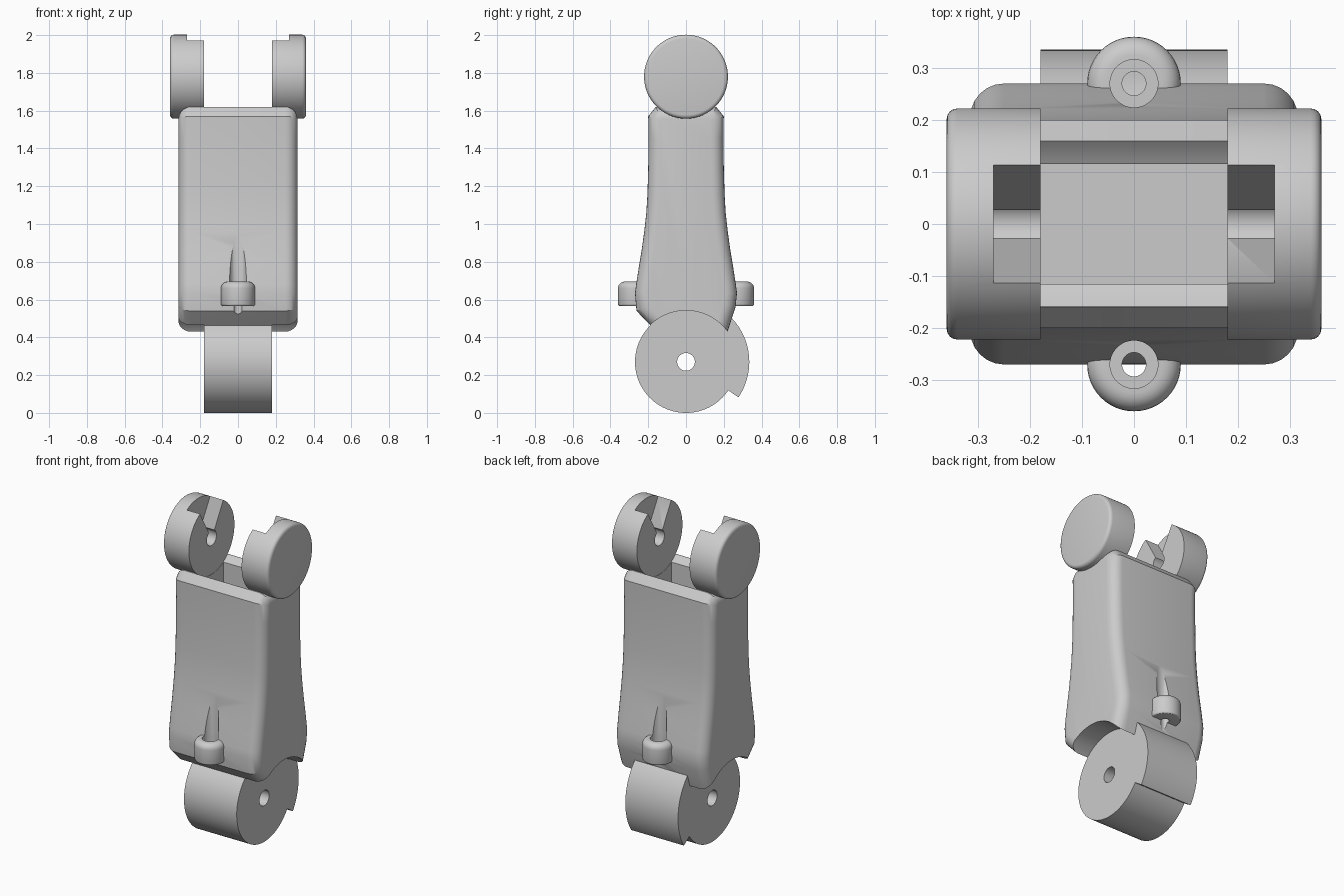
import bpy, bmesh
from math import cos, sin, radians, pi

cube = bpy.data.objects.get("Cube")
if cube:
    bpy.data.objects.remove(cube)

grey = bpy.data.materials.new("plain_grey")
grey.use_nodes = True
COLOUR = (0.6, 0.6, 0.6, 1)
grey.diffuse_color = COLOUR
grey.node_tree.nodes["Principled BSDF"].inputs["Base Color"].default_value = COLOUR


def prism(name, outline, x0, x1):
    """Extrude a (y, z) outline along x."""
    bm = bmesh.new()
    face = bm.faces.new([bm.verts.new((x0, y, z)) for y, z in outline])
    out = bmesh.ops.extrude_face_region(bm, geom=[face])
    verts = [g for g in out["geom"] if isinstance(g, bmesh.types.BMVert)]
    bmesh.ops.translate(bm, verts=verts, vec=(x1 - x0, 0, 0))
    bmesh.ops.recalc_face_normals(bm, faces=bm.faces)
    return make(name, bm)


def post(name, y, z0, z1, r):
    """Upright cylinder on the centre line."""
    bm = bmesh.new()
    bmesh.ops.create_cone(bm, cap_ends=True, segments=48, radius1=r, radius2=r, depth=z1 - z0)
    bmesh.ops.translate(bm, verts=bm.verts, vec=(0, y, (z0 + z1) / 2))
    return make(name, bm)


def make(name, bm):
    mesh = bpy.data.meshes.new(name)
    bm.to_mesh(mesh)
    bm.free()
    mesh.materials.append(grey)
    ob = bpy.data.objects.new(name, mesh)
    bpy.context.collection.objects.link(ob)
    return ob


def arc(r, z, a0=0, a1=360, steps=96):
    n = steps if a1 - a0 == 360 else steps + 1
    angles = [radians(a0 + (a1 - a0) * i / steps) for i in range(n)]
    return [(r * cos(a), z + r * sin(a)) for a in angles]


def bake(ob):
    deps = bpy.context.evaluated_depsgraph_get()
    mesh = bpy.data.meshes.new_from_object(ob.evaluated_get(deps))
    ob.modifiers.clear()
    ob.data = mesh


def cut(ob, *cutters):
    for c in cutters:
        mod = ob.modifiers.new("cut", "BOOLEAN")
        mod.operation = "DIFFERENCE"
        mod.solver = "EXACT"
        mod.object = c
        bake(ob)
        bpy.data.objects.remove(c)


def bevel_edges(ob, width, segments, test):
    bm = bmesh.new()
    bm.from_mesh(ob.data)
    edges = [e for e in bm.edges if test(e)]
    bmesh.ops.bevel(bm, geom=edges, offset=width, segments=segments, profile=0.5,
                    affect="EDGES", clamp_overlap=False)
    bm.to_mesh(ob.data)
    bm.free()


def smooth(ob):
    bpy.ops.object.select_all(action="DESELECT")
    ob.select_set(True)
    bpy.context.view_layer.objects.active = ob
    bpy.ops.object.shade_smooth_by_angle(angle=radians(30))


LOW, HIGH = 0.27, 1.78      # heights of the two hinge axes
GAP, HALF = 0.18, 0.315     # half widths of hinge gap and body

# Body: waisted side profile with rounded upright corners
flank = [(0.27, 0.635), (0.264, 0.68), (0.25, 0.77), (0.235, 0.86), (0.221, 0.96),
         (0.21, 1.06), (0.204, 1.16), (0.2, 1.3), (0.198, 1.45), (0.2, 1.57), (0.16, 1.62)]
back_foot = [(0.19, 0.33), (0.22, 0.43), (0.262, 0.56)]
front_foot = [(-0.262, 0.54), (-0.19, 0.465), (-0.1, 0.375)]
outline = back_foot + flank + [(-y, z) for y, z in reversed(flank)] + front_foot
body = prism("body", outline, -HALF, HALF)
bevel_edges(body, 0.065, 6, lambda e: abs(e.verts[0].co.x - e.verts[1].co.x) < 0.001)

# Hinge clearances and the pocket in the top of the body
for s in (-1, 1):
    cut(body, prism("cutter", arc(0.272, LOW), s * GAP, s * 0.5))
cut(body,
    prism("cutter", arc(0.225, HIGH), -GAP - 0.002, GAP + 0.002),
    prism("cutter", [(-0.115, 1.3), (0.115, 1.3), (0.115, 1.7), (-0.115, 1.7)], -GAP, GAP))

# Cord guides front and back, with a stepped bore that also grooves the body
for name, y in (("front_cord_guide", -0.27), ("back_cord_guide", 0.27)):
    guide = post(name, y, 0.565, 0.695, 0.09)
    bevel_edges(guide, 0.035, 6, lambda e: min(v.co.z for v in e.verts) > 0.69)
    bevel_edges(guide, 0.012, 3, lambda e: max(v.co.z for v in e.verts) < 0.57)
    for part in (guide, body):
        cut(part, post("cutter", y, 0.61, 1.1, 0.046), post("cutter", y, 0.4, 0.65, 0.023))
    smooth(guide)
smooth(body)

# Lower knuckle with a raised stop on the back
knuckle = prism("lower_knuckle",
                arc(0.335, LOW, -34, 46, 32) + arc(0.27, LOW, 46, 326, 80), -GAP, GAP)
cut(knuckle, prism("cutter", arc(0.047, LOW, steps=32), -0.5, 0.5))
smooth(knuckle)

# Upper fork discs: blind pin hole with a flared snap-in slot on the inner face
for name, s in (("left_fork_disc", 1), ("right_fork_disc", -1)):
    disc = prism(name, arc(0.222, HIGH), s * GAP, s * 0.36)
    bevel_edges(disc, 0.02, 4, lambda e: all(abs(v.co.x) > 0.35 for v in e.verts))
    flare = [(-0.027, HIGH), (0.027, HIGH), (0.027, 1.82), (0.113, 1.97),
             (0.113, 2.1), (-0.113, 2.1), (-0.113, 1.97), (-0.027, 1.82)]
    cut(disc,
        prism("cutter", arc(0.047, HIGH, steps=32), s * 0.1, s * 0.27),
        prism("cutter", flare, s * 0.1, s * 0.27))
    smooth(disc)
